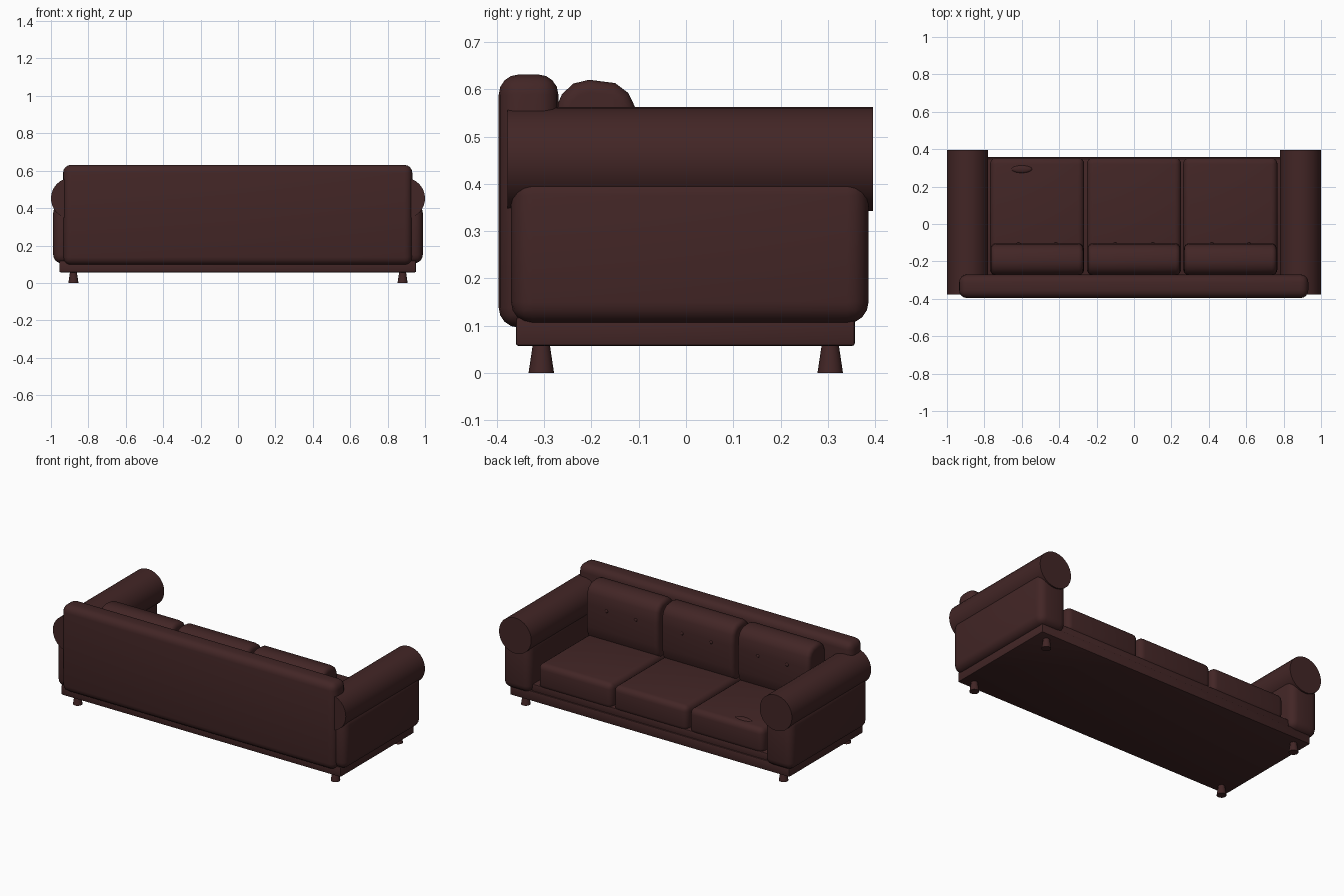
import bpy, bmesh, math
from mathutils import Matrix, Vector

cube = bpy.data.objects.get("Cube")
if cube:
    bpy.data.objects.remove(cube, do_unlink=True)

leather = bpy.data.materials.new("dark brown leather")
leather.use_nodes = True
COLOUR = (0.055, 0.019, 0.019, 1)
leather.diffuse_color = COLOUR
leather.node_tree.nodes["Principled BSDF"].inputs["Base Color"].default_value = COLOUR


def finish(name, bm, angle=40):
    """Turn a bmesh into a smooth shaded object."""
    bmesh.ops.recalc_face_normals(bm, faces=bm.faces)
    mesh = bpy.data.meshes.new(name)
    bm.to_mesh(mesh)
    bm.free()
    mesh.materials.append(leather)
    ob = bpy.data.objects.new(name, mesh)
    bpy.context.collection.objects.link(ob)
    bpy.ops.object.select_all(action='DESELECT')
    ob.select_set(True)
    bpy.context.view_layer.objects.active = ob
    bpy.ops.object.shade_smooth_by_angle(angle=math.radians(angle))
    return ob


def box(name, low, high, radius, segments=4):
    """Box between two corners with rounded edges."""
    low, high = Vector(low), Vector(high)
    bm = bmesh.new()
    bmesh.ops.create_cube(bm, size=1)
    for v in bm.verts:
        v.co = (low + high) / 2 + Vector(a * b for a, b in zip(v.co, high - low))
    bmesh.ops.bevel(bm, geom=bm.edges[:], offset=radius, segments=segments,
                    profile=0.5, affect='EDGES')
    return finish(name, bm)


def cylinder(name, centre, r1, r2, depth, sides, axis='Z'):
    """Cylinder or cone along z or y; r1 is the radius at the low end."""
    turn = Matrix.Rotation(math.radians(-90), 4, 'X') if axis == 'Y' else Matrix()
    bm = bmesh.new()
    bmesh.ops.create_cone(bm, cap_ends=True, segments=sides, radius1=r1, radius2=r2,
                          depth=depth, matrix=Matrix.Translation(centre) @ turn)
    return finish(name, bm)


def ellipsoid(name, centre, radii):
    bm = bmesh.new()
    bmesh.ops.create_uvsphere(bm, u_segments=16, v_segments=8, radius=1,
                              matrix=Matrix.Translation(centre) @ Matrix.Diagonal((*radii, 1)))
    return finish(name, bm)


def back_cushion(name, x):
    """Plump side profile drawn across the cushion width, with soft ends."""
    profile = [(-0.275, 0.27), (-0.275, 0.56), (-0.262, 0.59), (-0.238, 0.612),
               (-0.205, 0.62), (-0.15, 0.613), (-0.122, 0.592), (-0.108, 0.563),
               (-0.103, 0.5), (-0.103, 0.36), (-0.112, 0.31), (-0.13, 0.27)]
    bm = bmesh.new()
    face = bm.faces.new([bm.verts.new((x - 0.247, y, z)) for y, z in profile])
    out = bmesh.ops.extrude_face_region(bm, geom=[face])
    moved = [g for g in out["geom"] if isinstance(g, bmesh.types.BMVert)]
    bmesh.ops.translate(bm, verts=moved, vec=(0.494, 0, 0))
    bmesh.ops.recalc_face_normals(bm, faces=bm.faces)
    rims = [e for e in bm.edges if abs(e.verts[0].co.x - e.verts[1].co.x) < 0.001]
    bmesh.ops.bevel(bm, geom=rims, offset=0.026, segments=4, profile=0.5, affect='EDGES')
    return finish(name, bm, 50)


# Frame
box("base", (-0.955, -0.36, 0.057), (0.952, 0.357, 0.118), 0.006, 2)
box("seat_platform", (-0.81, -0.3, 0.11), (0.81, 0.35, 0.16), 0.006, 2)
box("backrest", (-0.935, -0.396, 0.096), (0.932, -0.27, 0.631), 0.042)

# Arms and legs, mirrored left and right
for side, s in (("left", 1), ("right", -1)):
    xs = sorted((s * 0.8, s * 0.988))
    box(side + "_arm", (xs[0], -0.37, 0.105), (xs[1], 0.386, 0.42), 0.045)
    cylinder(side + "_arm_roll", (s * 0.89, 0.009, 0.452), 0.11, 0.11, 0.772, 32, 'Y')
    for end, y in (("front", -0.306), ("back", 0.305)):
        cylinder(f"{side}_{end}_leg", (s * 0.88, y, 0.03), 0.027, 0.018, 0.06, 16)

# Seat and back cushions with buttons
for place, x in (("left", 0.515), ("middle", 0), ("right", -0.518)):
    box(place + "_seat_cushion", (x - 0.252, -0.275, 0.14), (x + 0.252, 0.354, 0.298), 0.034)
    back_cushion(place + "_back_cushion", x)
    for i, dx in enumerate((0.1, -0.1)):
        ellipsoid(f"{place}_button_{i + 1}", (x + dx, -0.103, 0.486), (0.01, 0.006, 0.01))

# Small oval lying on the right seat
ellipsoid("oval_pad", (-0.6, 0.293, 0.298), (0.055, 0.02, 0.009))
